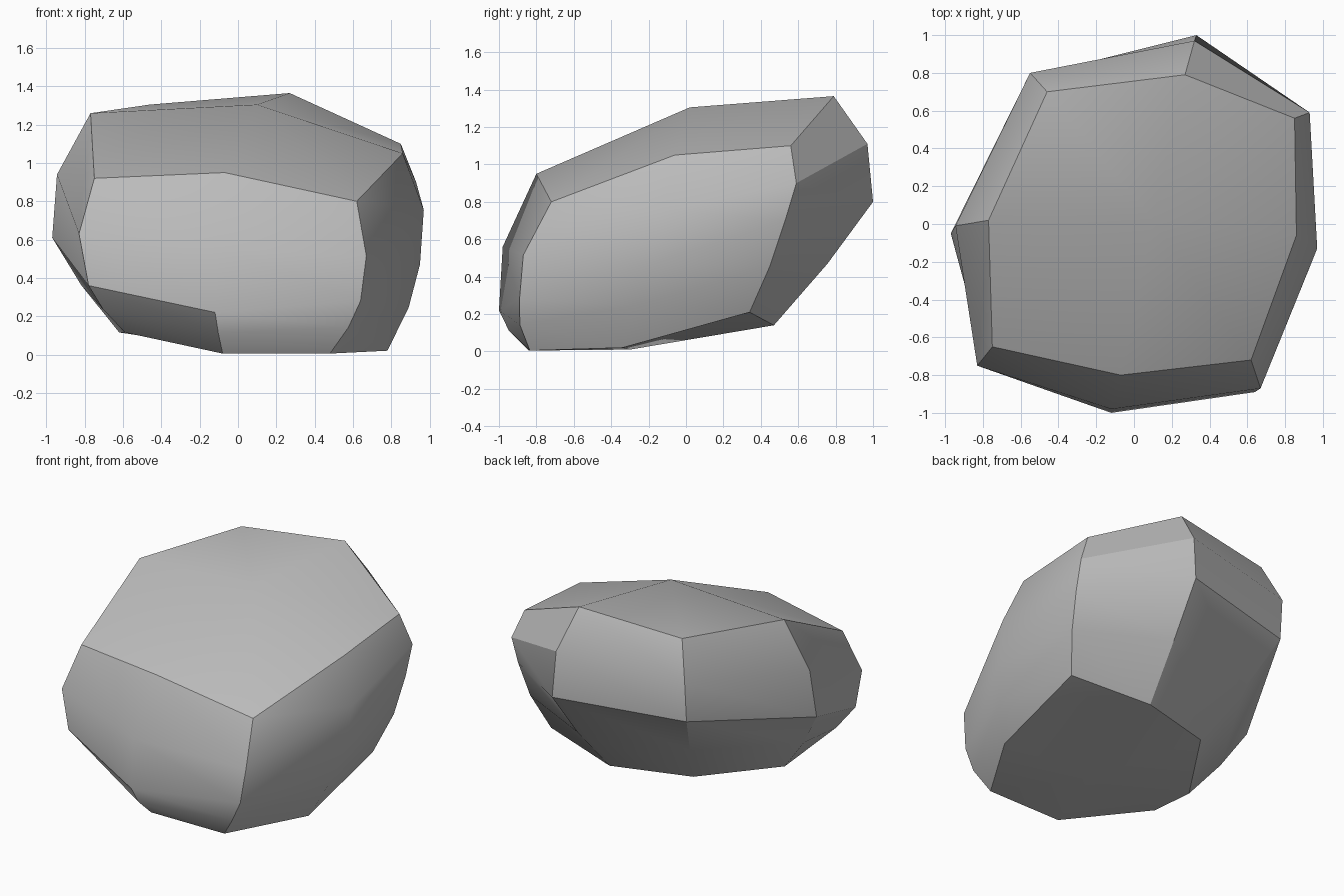
import bpy
import bmesh
import math
from mathutils import Vector

default = bpy.data.objects.get("Cube")
if default:
    bpy.data.objects.remove(default, do_unlink=True)


def make_material(name, value):
    material = bpy.data.materials.new(name)
    material.use_nodes = True
    colour = (value, value, value, 1)
    material.diffuse_color = colour
    shader = material.node_tree.nodes["Principled BSDF"]
    shader.inputs["Base Color"].default_value = colour
    shader.inputs["Roughness"].default_value = 0.9
    return material


# Ridge profiles: rim, shoulder, belly and foot of each ridge
ridges = [
    # left side in the front elevation, then counter-clockwise
    [(-.77, .02, 1.26), (-.945, -.01, .94), (-.97, -.05, .61), (-.62, -.2, .115)],
    [(-.75, -.65, .92), (-.83, -.75, .63), (-.78, -.75, .36), (-.59, -.5, .115)],
    # front ridges
    [(-.07, -.8, .95), (-.12, -.98, .56), (-.12, -1, .22), (-.08, -.84, .005)],
    [(.62, -.72, .8), (.67, -.87, .515), (.64, -.89, .28), (.48, -.835, .005)],
    # opposite side ridges
    [(.86, -.06, 1.05), (.97, -.13, .755), (.95, -.18, .47), (.78, -.34, .02)],
    [(.85, .56, 1.1), (.93, .59, .9), (.92, .53, .7), (.8, .34, .21)],
    # back ridges
    [(.27, .79, 1.365), (.32, .97, 1.11), (.33, 1, .8), (.26, .47, .14)],
    [(-.46, .7, 1.305), (-.55, .8, 1.055), (-.55, .78, .78), (-.28, .32, .15)],
]


def full_ridge(points):
    """Add the undercut point that rounds the belly into the foot."""
    rim, shoulder, belly, foot = (Vector(p) for p in points)
    undercut = (belly + foot) / 2
    undercut.x *= 1.03
    undercut.y *= 1.03
    return [rim, shoulder, belly, undercut, foot]


def cap(bm, centre, loop):
    """Close a loop with a shallow fan around a centre point."""
    hub = bm.verts.new(centre)
    for a, b in zip(loop, loop[1:] + loop[:1]):
        bm.faces.new((hub, a, b))


# Boulder: facets bridged between neighbouring ridges
bm = bmesh.new()
columns = [[bm.verts.new(p) for p in full_ridge(r)] for r in ridges]
for left, right in zip(columns, columns[1:] + columns[:1]):
    for i in range(len(left) - 1):
        bm.faces.new((left[i], left[i + 1], right[i + 1], right[i]))

# Domed top and nearly flat underside
cap(bm, (.1, .02, 1.305), [c[0] for c in columns])
cap(bm, (.1, -.3, .01), [c[-1] for c in columns])
bmesh.ops.recalc_face_normals(bm, faces=bm.faces)

mesh = bpy.data.meshes.new("boulder")
bm.to_mesh(mesh)
bm.free()
boulder = bpy.data.objects.new("boulder", mesh)
bpy.context.collection.objects.link(boulder)
mesh.materials.append(make_material("stone grey", 0.5))

# Smooth along each facet, crisp at the ridges
bpy.ops.object.select_all(action="DESELECT")
boulder.select_set(True)
bpy.context.view_layer.objects.active = boulder
bpy.ops.object.shade_smooth_by_angle(angle=math.radians(30))
